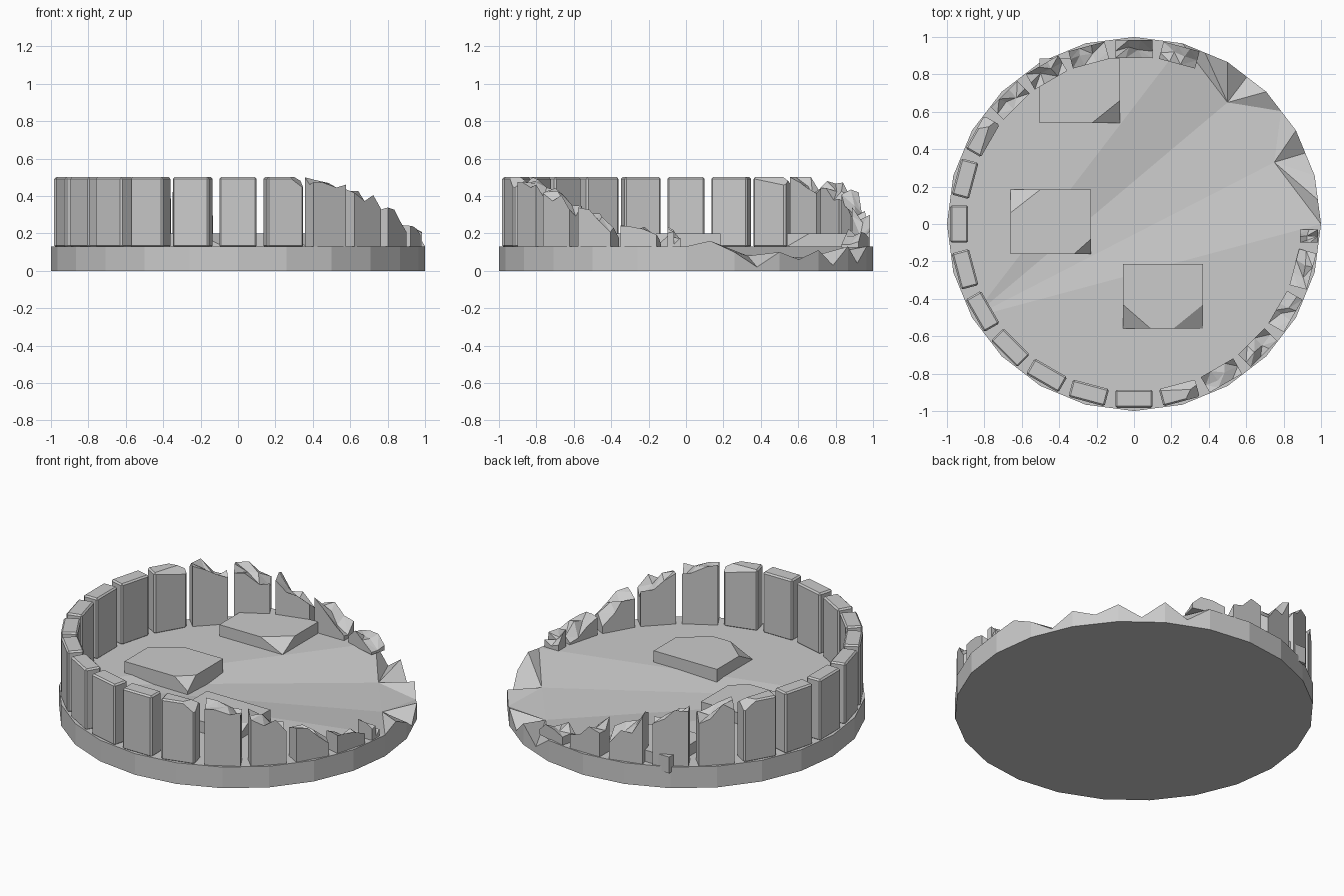
import bpy, bmesh, math, random
from mathutils import Vector, Matrix

if "Cube" in bpy.data.objects:
    bpy.data.objects.remove(bpy.data.objects["Cube"])

random.seed(7)
FLOOR = 0.13


def finish(bm, name):
    bmesh.ops.recalc_face_normals(bm, faces=bm.faces[:])
    me = bpy.data.meshes.new(name)
    bm.to_mesh(me)
    bm.free()
    ob = bpy.data.objects.new(name, me)
    bpy.context.collection.objects.link(ob)
    return ob


def box(bm, x0, x1, y0, y1, z0, z1):
    m = (Matrix.Translation(((x0 + x1) / 2, (y0 + y1) / 2, (z0 + z1) / 2))
         @ Matrix.Diagonal((x1 - x0, y1 - y0, z1 - z0, 1)))
    bmesh.ops.create_cube(bm, size=1, matrix=m)


def cut(bm, p, n):
    """Remove everything on the side the normal points to and cap it."""
    r = bmesh.ops.bisect_plane(bm, geom=bm.verts[:] + bm.edges[:] + bm.faces[:],
                               plane_co=p, plane_no=n, clear_outer=True)
    edges = [e for e in r['geom_cut'] if isinstance(e, bmesh.types.BMEdge)]
    if edges:
        bmesh.ops.contextual_create(bm, geom=edges)


# Round 24-sided base with a crumbled rim and two pits on one side
def make_base():
    bm = bmesh.new()
    rim = {1: .16, 2: .10, 3: .02, 4: .10, 5: .06, 6: .11, 7: .03, 8: .13, 9: .04}
    low, top = [], []
    for k in range(48):
        a = math.radians(7.5 * k)
        r = 1 if k % 2 == 0 else math.cos(math.radians(7.5))
        x, y = r * math.cos(a), r * math.sin(a)
        low.append(bm.verts.new((x, y, 0)))
        top.append(bm.verts.new((x, y, rim.get(k, FLOOR))))
    pit_a = bm.verts.new((.75, .33, .08))
    pit_b = bm.verts.new((.5, .65, .07))
    bm.faces.new(low[::-1])
    for k in range(48):
        j = (k + 1) % 48
        bm.faces.new((low[k], low[j], top[j], top[k]))
    for k in range(10):
        bm.faces.new((top[k], top[k + 1], pit_a if k < 5 else pit_b))
    bm.faces.new((pit_a, top[5], pit_b))
    bm.faces.new(top[10:29])
    bm.faces.new((top[10], top[28], pit_b))
    bm.faces.new((pit_b, top[28], pit_a))
    bm.faces.new((top[28], top[0], pit_a))
    bm.faces.new(top[28:] + [top[0]])
    finish(bm, "round_base")


# Bevelled upright stone, optionally with a chipped top corner (side = -1 / 1)
def intact_stone(angle, chip=0):
    bm = bmesh.new()
    box(bm, -.0475, .0475, -.1, .1, FLOOR - .005, .5)
    bmesh.ops.bevel(bm, geom=bm.edges[:], offset=.009, segments=1,
                    affect='EDGES', profile=.5)
    if chip:
        cut(bm, Vector((0, chip * .06, .5)), Vector((.5, chip * .6, .8)))
        cut(bm, Vector((-.01, chip * .03, .5)), Vector((-.9, chip * .2, 1.1)))
    place(finish(bm, "wall_stone"), angle)


# Upright stone with a jagged top, sloping from height h0 to h1 along +y
def broken_stone(angle, h0, h1, y0=-.1, y1=.1):
    bm = bmesh.new()
    ny, nx = 4, 3
    low, top = {}, {}
    for i in range(ny):
        for j in range(nx):
            t = i / (ny - 1)
            x = -.0475 + .095 * j / (nx - 1)
            y = y0 + (y1 - y0) * t
            inner = 0 < i < ny - 1
            jx = random.uniform(-.015, .015) if j == 1 else 0
            jy = random.uniform(-.015, .015) if inner else 0
            z = h0 + (h1 - h0) * t + random.uniform(-.045, .045)
            low[i, j] = bm.verts.new((x, y, FLOOR - .005))
            top[i, j] = bm.verts.new((x + jx, y + jy, min(.5, max(.14, z))))
    for i in range(ny - 1):
        for j in range(nx - 1):
            q = [(i, j), (i + 1, j), (i + 1, j + 1), (i, j + 1)]
            bm.faces.new([low[k] for k in q])
            s = random.randint(0, 1)
            q = q[s:] + q[:s]
            bm.faces.new([top[q[k]] for k in (0, 1, 2)])
            bm.faces.new([top[q[k]] for k in (0, 2, 3)])
    loop = ([(i, 0) for i in range(ny)] + [(ny - 1, j) for j in range(1, nx)]
            + [(i, nx - 1) for i in range(ny - 2, -1, -1)]
            + [(0, j) for j in range(nx - 2, 0, -1)])
    for a, b in zip(loop, loop[1:] + loop[:1]):
        bm.faces.new((low[a], low[b], top[b], top[a]))
    place(finish(bm, "broken_wall_stone"), angle)


def place(ob, angle):
    a = math.radians(angle)
    ob.location = (.935 * math.cos(a), .935 * math.sin(a), 0)
    ob.rotation_euler = (0, 0, a)


# Flat slab with corners chamfered down to the floor: (side x, side y, dx, dy)
def slab(x0, y0, corners):
    bm = bmesh.new()
    x1, y1, top = x0 + .43, y0 + .345, .2
    box(bm, x0, x1, y0, y1, FLOOR - .03, top)
    for sx, sy, dx, dy in corners:
        c = Vector((x1 if sx > 0 else x0, y1 if sy > 0 else y0, FLOOR))
        p = Vector((c.x - sx * dx, c.y, top))
        q = Vector((c.x, c.y - sy * dy, top))
        n = (p - c).cross(q - c)
        cut(bm, c, n if n.z > 0 else -n)
    finish(bm, "floor_slab")


make_base()

# Ring of standing stones every 15 degrees
for deg in range(165, 271, 15):
    intact_stone(deg)
intact_stone(150, -1)
intact_stone(285, 1)
# Broken stones shrinking toward the collapsed side
for deg, lo, hi in ((135, .43, .5), (120, .38, .48), (105, .27, .39),
                    (90, .19, .3), (75, .15, .21)):
    broken_stone(deg, lo, hi)
for deg, hi, lo in ((300, .5, .42), (315, .44, .32), (330, .34, .21), (345, .23, .17)):
    broken_stone(deg, hi, lo)
broken_stone(0, .2, .15, -.1, -.03)

# Three slabs lying on the floor
slab(-.505, .54, [(1, -1, .15, .12)])
slab(-.66, -.16, [(-1, 1, .16, .125), (1, -1, .09, .08)])
slab(-.06, -.56, [(-1, -1, .15, .13), (1, -1, .16, .13)])
